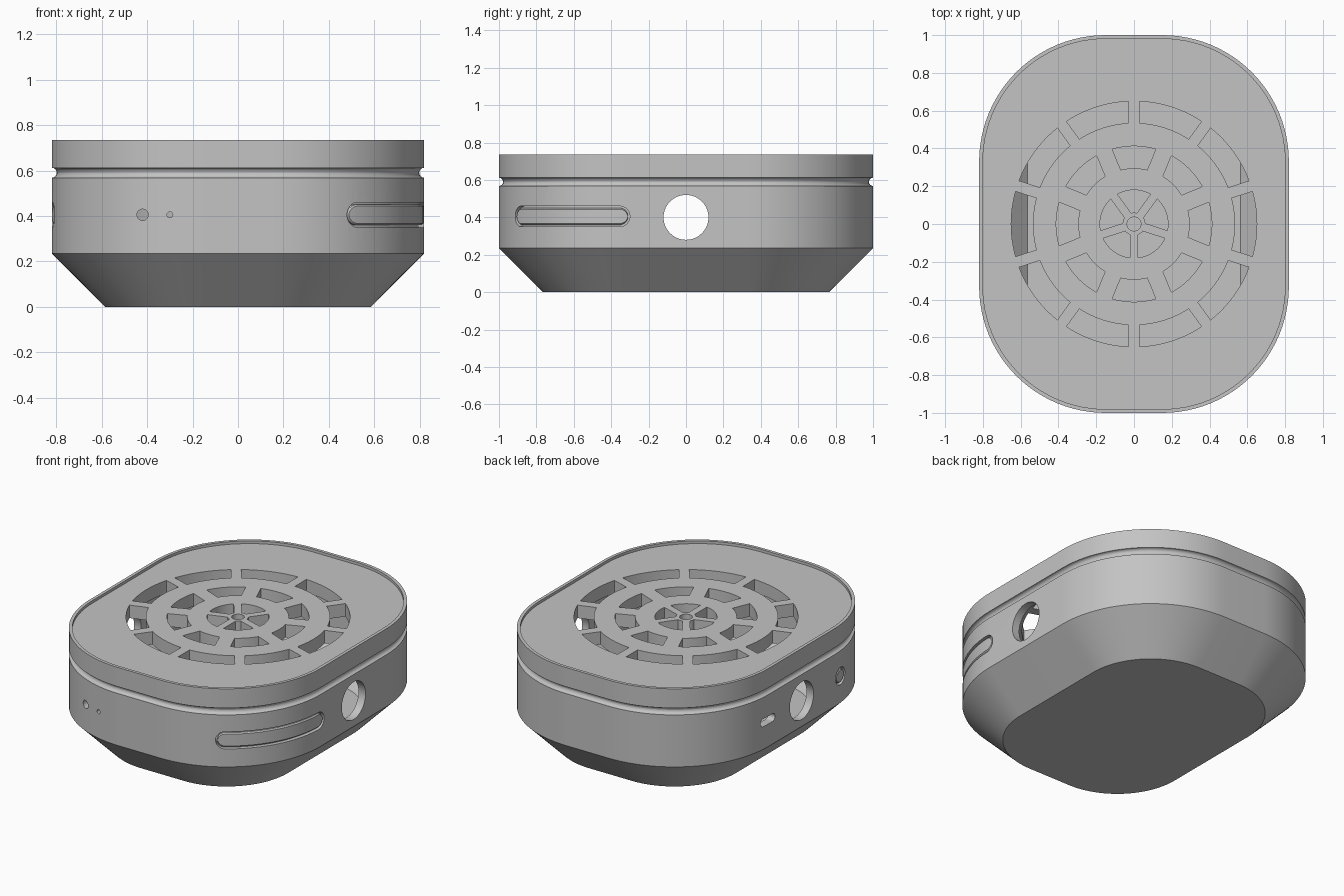
import bpy, bmesh, math

cube = bpy.data.objects.get("Cube")
if cube:
    bpy.data.objects.remove(cube, do_unlink=True)

CX, CY, R = 0.15, 0.33, 0.67      # corner centre and radius of the plan outline
WALL = 0.05
GROOVE_Z, GROOVE_R = 0.59, 0.022
PORT_Z = 0.405

grey = bpy.data.materials.new("plain grey")
grey.use_nodes = True
grey.diffuse_color = (0.55, 0.55, 0.55, 1)
grey.node_tree.nodes["Principled BSDF"].inputs["Base Color"].default_value = (0.55, 0.55, 0.55, 1)


def make_object(name, bm):
    bmesh.ops.recalc_face_normals(bm, faces=bm.faces)
    mesh = bpy.data.meshes.new(name)
    bm.to_mesh(mesh)
    bm.free()
    mesh.materials.append(grey)
    obj = bpy.data.objects.new(name, mesh)
    bpy.context.collection.objects.link(obj)
    return obj


def loft(bm, rings):
    """Bridge closed rings of points and cap both ends."""
    rows = [[bm.verts.new(p) for p in ring] for ring in rings]
    n = len(rows[0])
    for a, b in zip(rows, rows[1:]):
        for i in range(n):
            j = (i + 1) % n
            bm.faces.new((a[i], a[j], b[j], b[i]))
    bm.faces.new(rows[0][::-1])
    bm.faces.new(rows[-1])


def plan_ring(inset, z, steps=24):
    """Rounded rectangle moved inwards by inset."""
    pts = []
    for k, (sx, sy) in enumerate([(1, 1), (-1, 1), (-1, -1), (1, -1)]):
        for i in range(steps + 1):
            a = math.pi / 2 * (k + i / steps)
            pts.append((sx * CX + (R - inset) * math.cos(a),
                        sy * CY + (R - inset) * math.sin(a), z))
    return pts


def groove(a0, a1, steps=6):
    angles = [math.radians(a0 + (a1 - a0) * i / steps) for i in range(steps + 1)]
    return [(GROOVE_R * math.cos(a), GROOVE_Z + GROOVE_R * math.sin(a)) for a in angles]


def wall_point(s, depth, z, side):
    """Point on the side wall, s measured from the front corner tangent."""
    if s < 0:
        return (side * (CX + R - depth), -CY - s, z)
    a = s / R
    return (side * (CX + (R - depth) * math.cos(a)), -CY - (R - depth) * math.sin(a), z)


def wall_pill(bm, s0, s1, r, section, side, z=PORT_Z):
    """Pill shape wrapped on the wall; section lists (depth, edge trim)."""
    cols = []
    for i in range(1, 11):
        t = math.pi / 2 * i / 10
        cols.append((s0 + r - r * math.cos(t), r * math.sin(t)))
    right = [(s0 + s1 - s, h) for s, h in reversed(cols)]
    span = s1 - s0 - 2 * r
    middle = [(s0 + r + span * i / 20, r) for i in range(1, 20)] if span > 0.001 else []
    if not middle:
        right = right[1:]
    rings = []
    for s, h in cols + middle + right:
        up = [wall_point(s, d, z + max(h - t, 0.002), side) for d, t in section]
        low = [wall_point(s, d, z - max(h - t, 0.002), side) for d, t in reversed(section)]
        rings.append(up + low)
    loft(bm, rings)


def rod(bm, axis, centre, r, length, sides=48):
    """Round cutter along x, y or z."""
    rings = []
    for e in (-length / 2, length / 2):
        ring = []
        for i in range(sides):
            a = 2 * math.pi * i / sides
            p = [r * math.cos(a), r * math.sin(a)]
            p.insert(axis, e)
            ring.append(tuple(c + q for c, q in zip(centre, p)))
        rings.append(ring)
    loft(bm, rings)


def grille_ring(bm, count, r0, r1, half_gap, first):
    """Ring of arc slots parted by straight bars of even width."""
    for k in range(count):
        mid = math.radians(first) + 2 * math.pi * k / count
        pts = []
        for r, d in ((r1, 1), (r0, -1)):
            w = math.pi / count - math.asin(half_gap / r)
            for i in range(13):
                a = mid + d * w * (i / 6 - 1)
                pts.append((r * math.cos(a), r * math.sin(a)))
        loft(bm, [[(x, y, z) for x, y in pts] for z in (0.55, 0.85)])


def cut(obj, bm):
    cutter = make_object("cutter", bm)
    cutter.hide_render = True
    mod = obj.modifiers.new("cut", 'BOOLEAN')
    mod.operation = 'DIFFERENCE'
    mod.solver = 'EXACT'
    mod.object = cutter
    deps = bpy.context.evaluated_depsgraph_get()
    mesh = bpy.data.meshes.new_from_object(obj.evaluated_get(deps))
    obj.modifiers.clear()
    obj.data = mesh
    bpy.data.objects.remove(cutter, do_unlink=True)


# Hollow base with sloped foot and the lower half of the groove
bm = bmesh.new()
profile = [(0.235, 0), (0, 0.235)] + groove(-90, 0)
profile += [(WALL, GROOVE_Z), (WALL, 0.256), (0.256, WALL)]
loft(bm, [plan_ring(d, z) for d, z in profile])
base = make_object("base_shell", bm)

# Lid with raised rim and the upper half of the groove
bm = bmesh.new()
profile = [(WALL, 0.635), (WALL, GROOVE_Z)] + groove(0, 90)
profile += [(0, 0.735), (0.02, 0.735), (0.02, 0.718)]
loft(bm, [plan_ring(d, z) for d, z in profile])
lid = make_object("lid", bm)

# Side openings, button recesses, port and pin holes
bm = bmesh.new()
rod(bm, 0, (0, 0, 0.40), 0.12, 2.0, 64)
rod(bm, 1, (-0.42, -0.95, PORT_Z), 0.025, 0.3, 24)
rod(bm, 1, (-0.30, -0.95, PORT_Z), 0.013, 0.3, 16)
recess = [(0.025, 0), (-0.03, 0)]
wall_pill(bm, -0.03, 0.707, 0.055, recess, 1)
wall_pill(bm, 0.015, 0.125, 0.055, recess, -1)
wall_pill(bm, -0.74, -0.60, 0.025, [(0.09, 0), (-0.03, 0)], -1)
cut(base, bm)

# Grille slots in the lid
bm = bmesh.new()
grille_ring(bm, 10, 0.535, 0.65, 0.03, 0)
grille_ring(bm, 8, 0.295, 0.412, 0.045, 0)
grille_ring(bm, 5, 0.06, 0.18, 0.022, 90)
rod(bm, 2, (0, 0, 0.7), 0.037, 0.3, 32)
cut(lid, bm)

# Buttons seated in their recesses
button = [(0.03, 0), (0.01, 0), (0.003, 0.007)]
bm = bmesh.new()
wall_pill(bm, -0.02, 0.697, 0.045, button, 1)
long_button = make_object("long_button", bm)
bm = bmesh.new()
wall_pill(bm, 0.025, 0.115, 0.045, button, -1)
round_button = make_object("round_button", bm)

# Smooth curved walls, keep crisp edges
bpy.ops.object.select_all(action='DESELECT')
for obj in (base, lid, long_button, round_button):
    obj.select_set(True)
bpy.context.view_layer.objects.active = base
bpy.ops.object.shade_smooth_by_angle(angle=math.radians(25))
